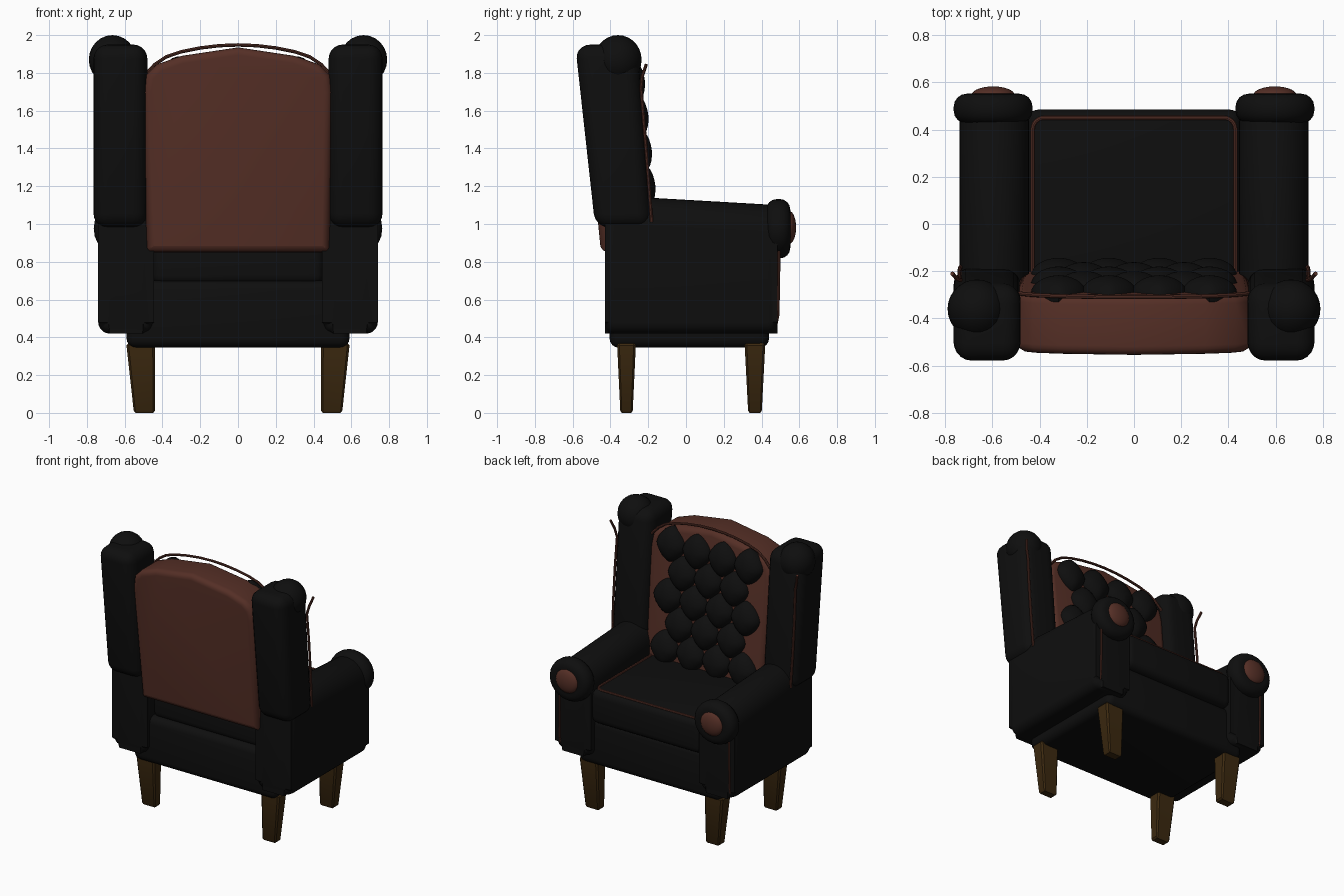
import bpy, bmesh, math
from mathutils import Matrix

if "Cube" in bpy.data.objects:
    bpy.data.objects.remove(bpy.data.objects["Cube"])


def material(name, rgb):
    m = bpy.data.materials.new(name)
    m.diffuse_color = (*rgb, 1)
    m.use_nodes = True
    m.node_tree.nodes["Principled BSDF"].inputs["Base Color"].default_value = m.diffuse_color
    return m


BLACK = material("black leather", (0.0045, 0.0045, 0.0045))
BROWN = material("brown leather", (0.09, 0.028, 0.019))
WOOD = material("dark wood", (0.045, 0.022, 0.005))


def finish(name, bm, mat, warp=None, side=1):
    """Warp, mirror to the given side, and turn the bmesh into a smooth object."""
    if warp:
        for v in bm.verts:
            v.co = warp(*v.co)
    bmesh.ops.transform(bm, matrix=Matrix.Diagonal((side, 1, 1, 1)), verts=bm.verts)
    bmesh.ops.recalc_face_normals(bm, faces=bm.faces)
    me = bpy.data.meshes.new(name)
    bm.to_mesh(me)
    bm.free()
    me.materials.append(mat)
    ob = bpy.data.objects.new(name, me)
    bpy.context.collection.objects.link(ob)
    smooth(ob)


def smooth(ob):
    bpy.ops.object.select_all(action='DESELECT')
    ob.select_set(True)
    bpy.context.view_layer.objects.active = ob
    bpy.ops.object.shade_smooth_by_angle(angle=math.radians(35))


def box(name, lo, hi, mat, bevel, seg=4, warp=None, side=1):
    bm = bmesh.new()
    bmesh.ops.create_cube(bm, size=1)
    for v in bm.verts:
        v.co = [lo[i] + (v.co[i] + 0.5) * (hi[i] - lo[i]) for i in range(3)]
    bmesh.ops.bevel(bm, geom=bm.edges[:], offset=bevel, segments=seg, profile=0.5, affect='EDGES')
    finish(name, bm, mat, warp, side)


def prism(name, pts, y0, y1, mat, bevel, warp=None, side=1):
    """Extrude an x-z outline along y and round both end rims."""
    bm = bmesh.new()
    a = [bm.verts.new((x, y0, z)) for x, z in pts]
    b = [bm.verts.new((x, y1, z)) for x, z in pts]
    bm.faces.new(a)
    bm.faces.new(b[::-1])
    n = len(pts)
    for i in range(n):
        j = (i + 1) % n
        bm.faces.new((a[i], b[i], b[j], a[j]))
    rim = [e for e in bm.edges if abs(e.verts[0].co.y - e.verts[1].co.y) < 1e-6]
    bmesh.ops.bevel(bm, geom=rim, offset=bevel, segments=4, profile=0.5, affect='EDGES')
    finish(name, bm, mat, warp, side)


def ball(name, centre, radii, mat, power=2, side=1, lean=0.0):
    """Ellipsoid; a power below 2 pinches the x-z outline towards a diamond."""
    bm = bmesh.new()
    bmesh.ops.create_uvsphere(bm, u_segments=24, v_segments=14, radius=1,
                              matrix=Matrix.Rotation(math.pi / 2, 4, 'X'))
    for v in bm.verts:
        x, y, z = v.co
        r = math.hypot(x, z)
        if r > 1e-6:
            k = r / (abs(x) ** power + abs(z) ** power) ** (1 / power)
            if power < 2:
                k *= 1 / max(r, 1e-6) * r
            x, z = x * k, z * k
        v.co = (centre[0] + x * radii[0],
                centre[1] + y * radii[1] - lean * z * radii[2],
                centre[2] + z * radii[2])
    finish(name, bm, mat, None, side)


def piping(name, pts, side=1, radius=0.009):
    cu = bpy.data.curves.new(name, 'CURVE')
    cu.dimensions = '3D'
    cu.bevel_depth = radius
    cu.bevel_resolution = 2
    cu.use_fill_caps = True
    sp = cu.splines.new('POLY')
    sp.points.add(len(pts) - 1)
    for p, (x, y, z) in zip(sp.points, pts):
        p.co = (x * side, y, z, 1)
    cu.materials.append(BROWN)
    ob = bpy.data.objects.new(name, cu)
    bpy.context.collection.objects.link(ob)
    bpy.ops.object.select_all(action='DESELECT')
    ob.select_set(True)
    bpy.context.view_layer.objects.active = ob
    bpy.ops.object.convert(target='MESH')
    smooth(bpy.context.view_layer.objects.active)


def arc(cx, cz, rx, rz, a0, a1, n):
    return [(cx + rx * math.cos(math.radians(a0 + (a1 - a0) * i / n)),
             cz + rz * math.sin(math.radians(a0 + (a1 - a0) * i / n))) for i in range(n + 1)]


# Base and seat cushion
box("seat_base", (-0.59, -0.405, 0.345), (0.59, 0.44, 0.70), BLACK, 0.05)
box("seat_cushion", (-0.455, -0.37, 0.68), (0.455, 0.485, 0.935), BLACK, 0.05)
corner = arc(0.38, 0.40, 0.05, 0.05, 0, 90, 6)
half = [(0.43, -0.25)] + corner
path = half + [(-x, y) for x, y in half[::-1]]
piping("seat_piping", [(x, y, 0.933) for x, y in path])


# Leaning backrest slab, arched along the top
def back_lean(x, y, z):
    return (x, y - 0.1 * (z - 0.9), z)


side_pts = [(0.47, 0.85), (0.485, 0.87), (0.50, 1.70), (0.485, 1.79), (0.43, 1.845), (0.30, 1.89)]
prism("backrest", side_pts + [(0, 1.935)] + [(-x, z) for x, z in side_pts[::-1]],
      -0.455, -0.20, BROWN, 0.04, back_lean)
arch = [(0.49, 1.79), (0.44, 1.845), (0.38, 1.885), (0.30, 1.912), (0.2, 1.932), (0.1, 1.944), (0, 1.948)]
arch += [(-x, z) for x, z in arch[-2::-1]]
piping("backrest_piping", [(x, -0.205 - 0.1 * (z - 0.9), z) for x, z in arch])

# Diamond tufts in offset rows
for row in range(5):
    z = 1.76 - 0.185 * row
    n = 4 if row % 2 == 0 else 3
    for i in range(n):
        x = (i - (n - 1) / 2) * 0.213
        ball(f"tuft_{row}_{i}", (x, -0.21 - 0.1 * (z - 0.9), z), (0.118, 0.078, 0.128),
             BLACK, power=1.5, lean=0.1)


def wing_lean(x, y, z):
    t = (y + 0.48) / 0.30
    return (x, y - (0.11 - 0.03 * t) * (z - 0.98), z)


def arm_slope(x, y, z):
    drop = 0.045 * max(0, (y + 0.1) / 0.52) ** 1.5 if z > 0.85 else 0
    return (x, y, z - drop)


arm_outline = (arc(0.5925, 1.0, 0.1475, 0.15, 0, 180, 16)
               + arc(0.505, 0.48, 0.06, 0.06, 180, 270, 5)
               + arc(0.68, 0.48, 0.06, 0.06, 270, 360, 5))

for s, tag in ((1, "right"), (-1, "left")):
    # Arm with rolled front and button
    prism(f"{tag}_arm", arm_outline, -0.43, 0.485, BLACK, 0.05, arm_slope, s)
    prism(f"{tag}_arm_roll", arc(0.597, 0.975, 0.167, 0.157, 0, 345, 23),
          0.425, 0.552, BLACK, 0.055, None, s)
    ball(f"{tag}_arm_button", (0.597, 0.545, 0.982), (0.092, 0.038, 0.088), BROWN, side=s)
    piping(f"{tag}_arm_piping", [(0.70, 0.478, 0.47), (0.70, 0.488, 0.52),
                                 (0.70, 0.492, 0.75), (0.70, 0.492, 0.88)], s, 0.007)
    # Wing with rolled top
    box(f"{tag}_wing", (0.48, -0.48, 0.98), (0.765, -0.18, 1.95), BLACK, 0.075, 5, wing_lean, s)
    ball(f"{tag}_wing_roll", (0.665, -0.36, 1.87), (0.125, 0.125, 0.13), BLACK, side=s)
    piping(f"{tag}_wing_piping", [(0.735, -0.182, 1.01), (0.74, -0.20, 1.25), (0.74, -0.22, 1.5),
                                  (0.735, -0.238, 1.72), (0.75, -0.232, 1.78),
                                  (0.77, -0.21, 1.845)], s)
    # Tapered legs
    for y0, hy, end in ((0.365, 0.055, "front"), (-0.315, 0.05, "back")):
        def taper(x, y, z, y0=y0):
            t = 1 - z / 0.37
            return (0.44 + (x - 0.44) * (1 - 0.27 * t), y0 + (y - y0) * (1 - 0.35 * t), z)
        box(f"{end}_{tag}_leg", (0.44, y0 - hy, 0), (0.592, y0 + hy, 0.37), WOOD, 0.012, 1, taper, s)
